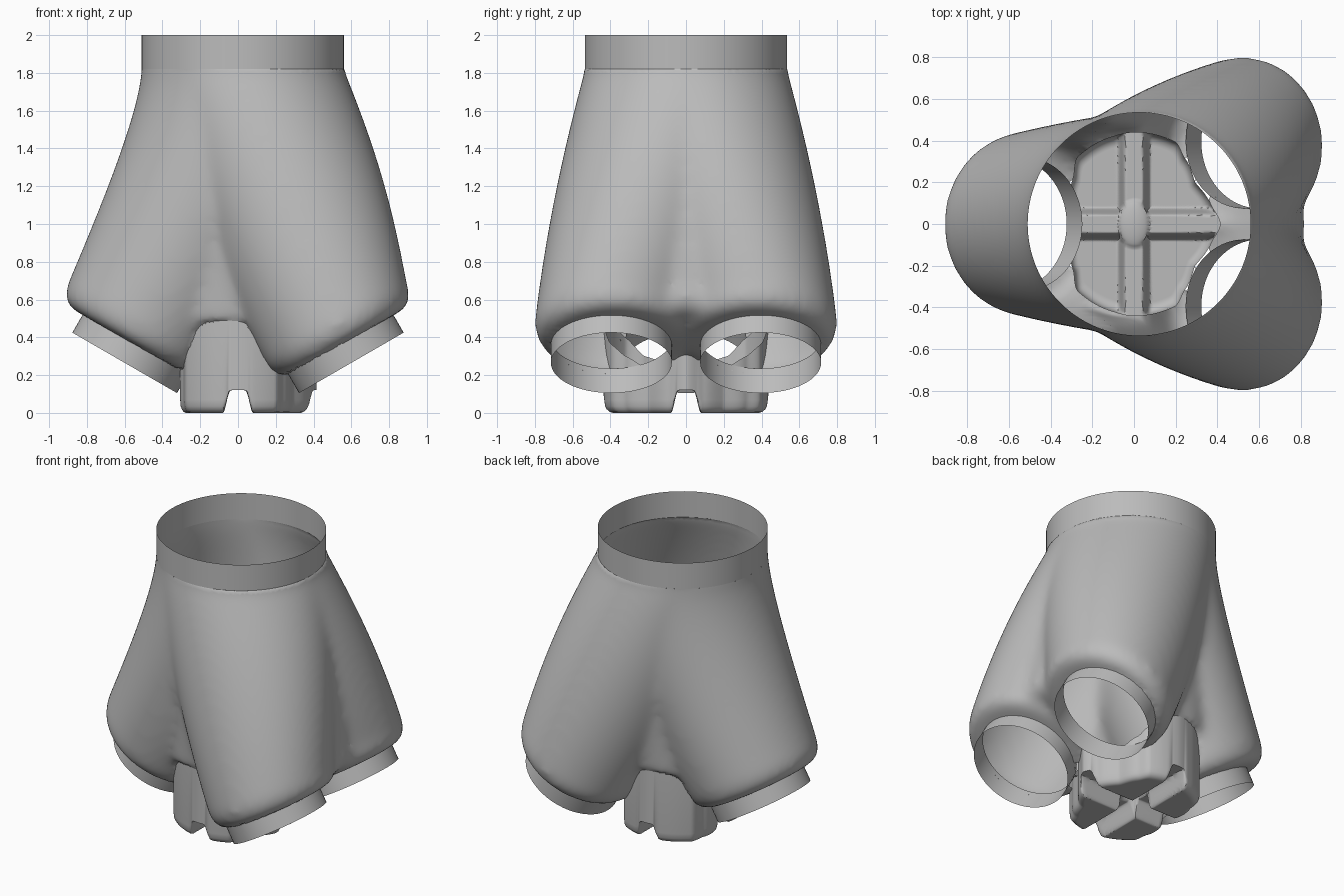
import bpy, bmesh, math
from mathutils import Vector

cube = bpy.data.objects.get("Cube")
if cube:
    bpy.data.objects.remove(cube, do_unlink=True)

grey = bpy.data.materials.new("plain grey")
grey.use_nodes = True
grey.diffuse_color = (0.5, 0.5, 0.5, 1)
grey.node_tree.nodes["Principled BSDF"].inputs["Base Color"].default_value = (0.5, 0.5, 0.5, 1)

TILT = math.radians(30)
NECK_X, NECK_R, NECK_Z = 0.025, 0.535, 1.82
PORT_R = 0.32


def finish(bm, name):
    """Turn a bmesh into a smooth grey object."""
    mesh = bpy.data.meshes.new(name)
    bm.to_mesh(mesh)
    bm.free()
    mesh.materials.clear()
    mesh.materials.append(grey)
    mesh.shade_smooth()
    obj = bpy.data.objects.new(name, mesh)
    bpy.context.collection.objects.link(obj)
    return obj


def loft(bm, sections, side=1, capped=False, n=64):
    """Skin circles given as (centre, radius, tilt); side is the x direction of the tilt."""
    rings = []
    for centre, radius, tilt in sections:
        out = Vector((side * math.cos(tilt), 0, math.sin(tilt)))
        ring = []
        for i in range(n):
            a = math.tau * i / n
            p = Vector(centre) + radius * (math.cos(a) * out + math.sin(a) * Vector((0, 1, 0)))
            ring.append(bm.verts.new(p))
        rings.append(ring)
    faces = []
    for low, high in zip(rings, rings[1:]):
        for i in range(n):
            j = (i + 1) % n
            faces.append(bm.faces.new((low[i], low[j], high[j], high[i])))
    if capped:
        faces += [bm.faces.new(rings[0]), bm.faces.new(rings[-1])]
    bmesh.ops.recalc_face_normals(bm, faces=faces)


def lobe(bm, end, radius, side, ease):
    """A full leg swelling from the neck to a tilted, rounded lower end."""
    start = Vector((NECK_X, 0, NECK_Z))
    end = Vector(end)
    sections = [(start + Vector((0, 0, 0.15)), NECK_R, 0)]
    for k in range(17):
        t = k / 16
        c = Vector((start.x + (end.x - start.x) * t ** ease,
                    end.y * t,
                    start.z + (end.z - start.z) * t))
        sections.append((c, NECK_R + (radius - NECK_R) * t * t, TILT * t))
    axis = Vector((side * math.sin(TILT), 0, -math.cos(TILT)))
    for drop, inset in ((0.05, 0.012), (0.085, 0.035), (0.105, 0.075)):
        sections.append((end + axis * drop, radius - inset, TILT))
    loft(bm, sections, side, capped=True)


# Foot outline by angle in degrees: (angle, radius, wall top height)
OUTLINE = [(0, .415, .36), (14, .38, .30), (34, .355, .24), (53, .40, .31), (63, .44, .37),
           (90, .44, .53), (106, .43, .56), (130, .42, .41), (143, .365, .31), (180, .27, .22)]


def outline(x, y):
    a = abs(math.degrees(math.atan2(y, x)))
    for (a0, r0, h0), (a1, r1, h1) in zip(OUTLINE, OUTLINE[1:]):
        if a <= a1:
            t = (a - a0) / (a1 - a0)
            s = 0.5 * t + 0.5 * t * t * (3 - 2 * t)
            return r0 + (r1 - r0) * s, h0 + (h1 - h0) * s
    return OUTLINE[-1][1:]


# Ports: centre of the open lower end, and the side they lean to
PORTS = [((-0.60, 0, 0.265), -1), ((0.60, 0.395, 0.265), 1), ((0.60, -0.395, 0.265), 1)]


def port_axis(side):
    return Vector((-side * math.sin(TILT), 0, math.cos(TILT)))


# Body: three lobes, a filler between the paired lobes and a central core, fused
bm = bmesh.new()
lobe(bm, (-0.52, 0, 0.465), 0.44, -1, 1.5)
lobe(bm, (0.525, 0.375, 0.465), 0.428, 1, 1.05)
lobe(bm, (0.525, -0.375, 0.465), 0.428, 1, 1.05)
lobe(bm, (0.46, 0, 0.47), 0.40, 1, 1.05)
loft(bm, [((NECK_X, 0, 1.95), NECK_R, 0), ((NECK_X, 0, 1.7), 0.535, 0),
          ((0, 0, 1.0), 0.50, 0), ((-0.02, 0, 0.47), 0.45, 0)], capped=True)
blank = finish(bm, "body_blank")
remesh = blank.modifiers.new("Fuse", "REMESH")
remesh.mode = "VOXEL"
remesh.voxel_size = 0.02
soften = blank.modifiers.new("Soften", "SMOOTH")
soften.factor = 0.5
soften.iterations = 40

bm = bmesh.new()
bm.from_object(blank, bpy.context.evaluated_depsgraph_get())
bpy.data.objects.remove(blank, do_unlink=True)

# Open the body at the neck, above the foot and at the ports
bmesh.ops.bisect_plane(bm, geom=bm.verts[:] + bm.edges[:] + bm.faces[:],
                       plane_co=(0, 0, NECK_Z), plane_no=(0, 0, 1), clear_outer=True)
bm.normal_update()


def port_coords(p, port):
    rel = p - Vector(port[0])
    axis = port_axis(port[1])
    d = rel.dot(axis)
    return d, rel - axis * d


def in_port(p, port, radius):
    d, radial = port_coords(p, port)
    return -0.1 < d < 0.22 and radial.length < radius


doomed = []
for f in bm.faces:
    c = f.calc_center_median()
    over_foot = (c.z < 0.62 and f.normal.z < -0.1
                 and math.hypot(c.x, c.y) < outline(c.x, c.y)[0])
    if over_foot or any(in_port(c, p, PORT_R) for p in PORTS):
        doomed.append(f)
bmesh.ops.delete(bm, geom=doomed, context="FACES")

# Snap the cut rims to the neck, the ports and the foot outline
for v in bm.verts:
    if not v.is_boundary:
        continue
    if v.co.z > NECK_Z - 0.01:
        r = Vector((v.co.x - NECK_X, v.co.y, 0)).normalized() * NECK_R
        v.co = Vector((NECK_X, 0, NECK_Z)) + r
        continue
    for p in PORTS:
        if in_port(v.co, p, PORT_R + 0.03):
            d, radial = port_coords(v.co, p)
            v.co += radial.normalized() * PORT_R - radial
            break
    else:
        ratio = outline(v.co.x, v.co.y)[0] / math.hypot(v.co.x, v.co.y)
        if 0.9 < ratio < 1.12:
            v.co.x *= ratio
            v.co.y *= ratio
finish(bm, "body")

# Neck collar
bm = bmesh.new()
loft(bm, [((NECK_X, 0, NECK_Z), NECK_R, 0), ((NECK_X, 0, 2), NECK_R, 0)], n=96)
finish(bm, "neck_collar")

# Port collars
for (centre, side), label in zip(PORTS, ("right", "back_left", "front_left")):
    bm = bmesh.new()
    top = Vector(centre) + port_axis(side) * 0.15
    loft(bm, [(centre, PORT_R, TILT), (top, PORT_R, TILT)], side)
    finish(bm, "port_collar_" + label)


# Foot: a thin pan with crossing channels pressed into its floor
def channel(u):
    t = min(max((0.08 - abs(u)) / 0.04, 0), 1)
    return t * t * (3 - 2 * t)


def floor_height(x, y):
    z = 0.01 + 0.12 * max(channel(x), channel(y))
    boss = 1 - (x / 0.075) ** 2 - (y / 0.115) ** 2
    return max(z, 0.13 + 0.03 * math.sqrt(boss)) if boss > 0 else z


bm = bmesh.new()
N = 240
scales = [0.02 + 0.88 * k / 36 for k in range(37)] + [0.94, 0.97, 0.99, 1.0]
lifts = [0] * 37 + [0.006, 0.018, 0.035, 0.07]
rings = []
for s, lift in zip(scales, lifts):
    ring = []
    for i in range(N):
        a = math.tau * i / N
        r = outline(math.cos(a), math.sin(a))[0] * s
        x, y = r * math.cos(a), r * math.sin(a)
        z = floor_height(x, y) + lift * (1 - max(channel(x), channel(y)))
        ring.append(bm.verts.new((x, y, z)))
    rings.append(ring)
rim = []
for v in rings[-1]:
    rim.append(bm.verts.new((v.co.x, v.co.y, outline(v.co.x, v.co.y)[1])))
rings.append(rim)
for inner, outer in zip(rings, rings[1:]):
    for i in range(N):
        j = (i + 1) % N
        bm.faces.new((inner[i], inner[j], outer[j], outer[i]))
bm.faces.new(rings[0])
bmesh.ops.recalc_face_normals(bm, faces=bm.faces[:])
lowest = min(v.co.z for v in bm.verts)
bmesh.ops.translate(bm, verts=bm.verts[:], vec=(0, 0, -lowest))
foot = finish(bm, "foot_pan")
bpy.ops.object.select_all(action="DESELECT")
foot.select_set(True)
bpy.context.view_layer.objects.active = foot
bpy.ops.object.shade_smooth_by_angle(angle=math.radians(50))
